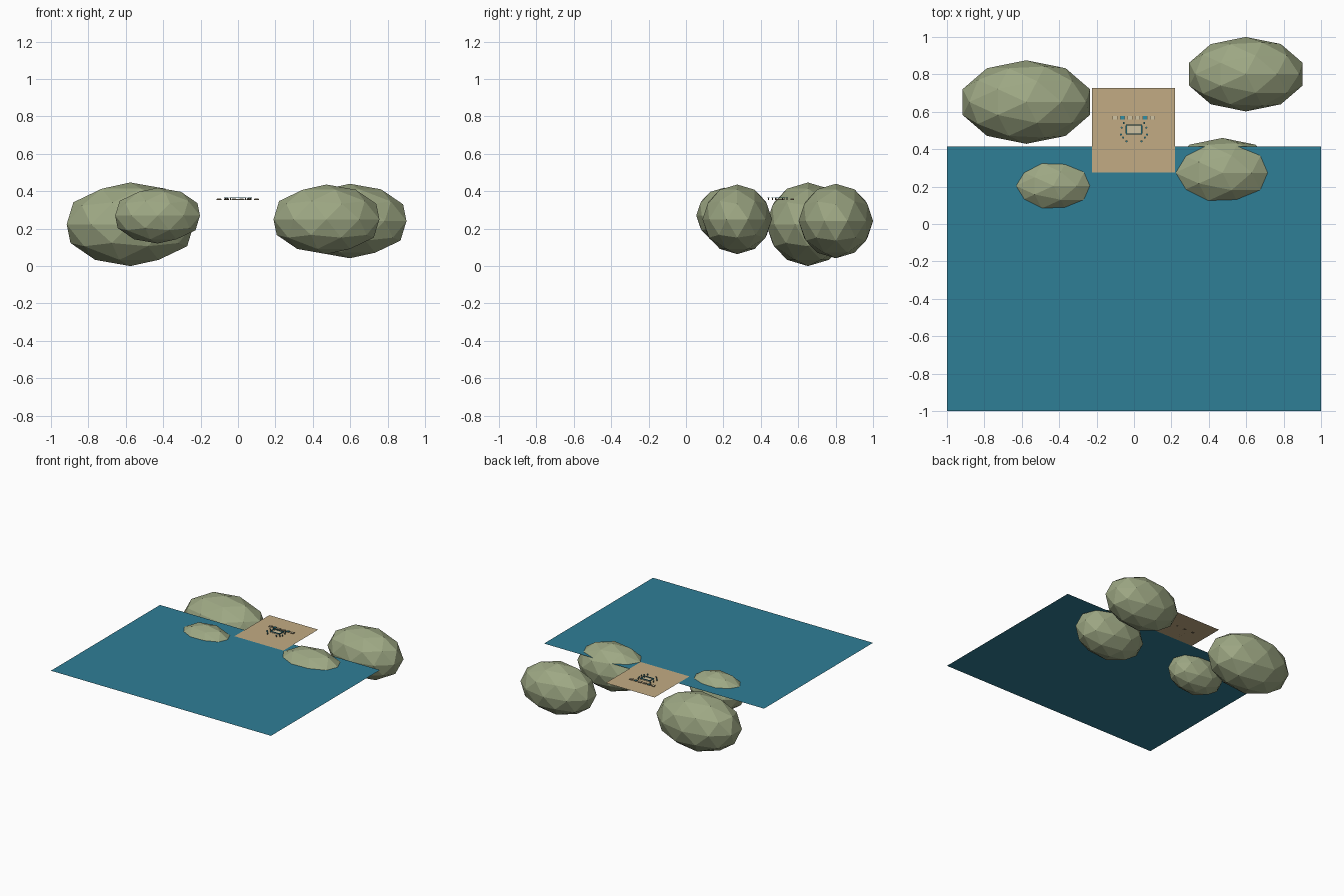
import bpy, bmesh, math
from mathutils import Matrix, Vector

cube = bpy.data.objects.get("Cube")
if cube:
    bpy.data.objects.remove(cube, do_unlink=True)


def material(name, r, g, b):
    m = bpy.data.materials.new(name)
    m.use_nodes = True
    m.diffuse_color = (r, g, b, 1)
    m.node_tree.nodes["Principled BSDF"].inputs["Base Color"].default_value = (r, g, b, 1)
    return m


ROCK = material("mossy green", 0.34, 0.39, 0.23)
WATER = material("sea blue", 0.028, 0.21, 0.305)
SAND = material("sand", 0.54, 0.41, 0.23)
WOOD = material("dark wood", 0.12, 0.09, 0.05)
TEAL = material("teal", 0.03, 0.27, 0.36)
CREAM = material("cream", 0.62, 0.54, 0.36)


def finish(bm, name, mat):
    mesh = bpy.data.meshes.new(name)
    bm.to_mesh(mesh)
    bm.free()
    mesh.materials.append(mat)
    ob = bpy.data.objects.new(name, mesh)
    bpy.context.collection.objects.link(ob)
    return ob


def sheet(name, mat, x0, x1, y0, y1, z):
    bm = bmesh.new()
    bm.faces.new([bm.verts.new((x, y, z)) for x, y in ((x0, y0), (x1, y0), (x1, y1), (x0, y1))])
    return finish(bm, name, mat)


def boxes(name, mat, items):
    """Several boxes in one part, each a centre and a size."""
    bm = bmesh.new()
    for centre, size in items:
        bmesh.ops.create_cube(bm, size=1, matrix=Matrix.Translation(centre) @ Matrix.Diagonal((*size, 1)))
    return finish(bm, name, mat)


def discs(name, mat, points, radius, z, height):
    bm = bmesh.new()
    for x, y in points:
        bmesh.ops.create_cone(bm, cap_ends=True, segments=8, radius1=radius, radius2=radius,
                              depth=height, matrix=Matrix.Translation((x, y, z + height / 2)))
    return finish(bm, name, mat)


# Sea surface and beach
GROUND = 0.354
sheet("sea", WATER, -1, 1, -1, 0.415, 0.35)
sheet("beach", SAND, -0.225, 0.22, 0.275, 0.728, GROUND)

# Faceted boulders, stretched sideways
for name, centre, r in (
    ("back_right_boulder", (-0.576, 0.652, 0.2235), 0.2235),
    ("back_left_boulder", (0.598, 0.801, 0.241), 0.199),
    ("front_right_boulder", (-0.43, 0.204, 0.27), 0.149),
    ("front_left_boulder", (0.473, 0.274, 0.25), 0.186),
):
    bm = bmesh.new()
    bmesh.ops.create_icosphere(bm, subdivisions=2, radius=r)
    bmesh.ops.scale(bm, verts=bm.verts, vec=(1.6, 1, 1))
    bmesh.ops.translate(bm, verts=bm.verts, vec=centre)
    finish(bm, name, ROCK)

# Row of low loungers, cream and teal
for i in range(6):
    x = -0.102 + i * 0.04
    boxes(f"lounger_frame_{i + 1}", WOOD, [((x, 0.568, GROUND + 0.002), (0.026, 0.021, 0.004))])
    boxes(f"lounger_cushion_{i + 1}", TEAL if i in (1, 4) else CREAM,
          [((x, 0.568, GROUND + 0.005), (0.022, 0.017, 0.003))])

# Bar: four-sided teal counter on posts around a cream floor
cx, cy = 0, 0.505
top = GROUND + 0.012
boxes("bar_floor", CREAM, [((cx, cy, GROUND + 0.002), (0.07, 0.04, 0.003))])
boxes("bar_counter", TEAL,
      [((cx, cy + s * 0.024, top), (0.088, 0.007, 0.004)) for s in (-1, 1)]
      + [((cx + s * 0.041, cy, top), (0.007, 0.042, 0.004)) for s in (-1, 1)])
boxes("bar_posts", WOOD,
      [((cx + sx * 0.04, cy + sy * 0.023, GROUND + 0.006), (0.004, 0.004, 0.012))
       for sx in (-1, 1) for sy in (-1, 1)])

# Stools scattered around the bar, mirrored left and right
stools = [(s * x, y) for s in (-1, 1)
          for x, y in ((0.055, 0.54), (0.066, 0.515), (0.07, 0.478), (0.058, 0.462), (0.04, 0.442))]
discs("stool_legs", WOOD, stools, 0.003, GROUND, 0.01)
discs("stool_seats", TEAL, stools, 0.0055, GROUND + 0.01, 0.003)
